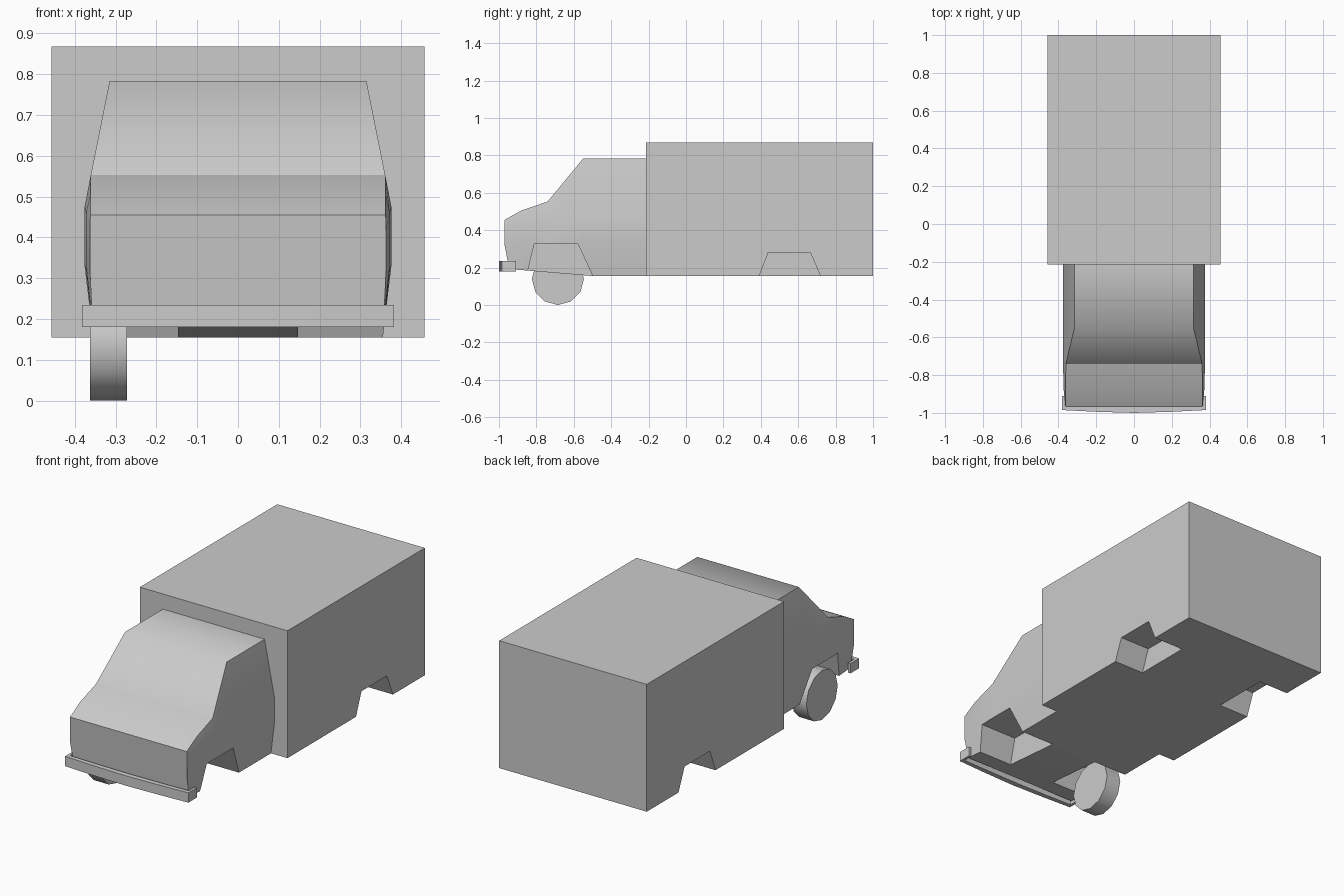
import bpy, bmesh, math

cube = bpy.data.objects.get("Cube")
if cube:
    bpy.data.objects.remove(cube, do_unlink=True)

grey = bpy.data.materials.new("light_grey")
grey.use_nodes = True
GREY = (0.6, 0.6, 0.6, 1)
grey.diffuse_color = GREY
grey.node_tree.nodes["Principled BSDF"].inputs["Base Color"].default_value = GREY


def loft(name, rings):
    """Skin a row of equal rings into a closed solid."""
    bm = bmesh.new()
    rows = [[bm.verts.new(p) for p in ring] for ring in rings]
    n = len(rows[0])
    for a, b in zip(rows, rows[1:]):
        for i in range(n):
            j = (i + 1) % n
            bm.faces.new((a[i], a[j], b[j], b[i]))
    bm.faces.new(rows[0])
    bm.faces.new(rows[-1])
    bmesh.ops.recalc_face_normals(bm, faces=bm.faces)
    mesh = bpy.data.meshes.new(name)
    bm.to_mesh(mesh)
    bm.free()
    obj = bpy.data.objects.new(name, mesh)
    bpy.context.collection.objects.link(obj)
    mesh.materials.append(grey)
    return obj


def side_prism(name, profile, x0, x1):
    """Extrude a (y, z) profile across the width."""
    return loft(name, [[(x, y, z) for y, z in profile] for x in (x0, x1)])


def cut_arches(obj, profile, inner):
    """Cut a wheel arch pocket into both sides."""
    for s in (-1, 1):
        cutter = side_prism("arch_cutter", profile, s * inner, s * 0.6)
        cutter.hide_render = True
        mod = obj.modifiers.new("arch", "BOOLEAN")
        mod.operation = "DIFFERENCE"
        mod.solver = "EXACT"
        mod.object = cutter
        bpy.context.view_layer.objects.active = obj
        bpy.ops.object.modifier_apply(modifier=mod.name)
        bpy.data.objects.remove(cutter, do_unlink=True)


def smooth(obj, degrees):
    bpy.ops.object.select_all(action="DESELECT")
    obj.select_set(True)
    bpy.context.view_layer.objects.active = obj
    bpy.ops.object.shade_smooth_by_angle(angle=math.radians(degrees))


# Cargo box with rear arches
box = side_prism("cargo_box", [(-0.215, 0.155), (1, 0.155), (1, 0.868), (-0.215, 0.868)],
                 -0.457, 0.457)
cut_arches(box, [(0.37, 0.1), (0.44, 0.28), (0.665, 0.28), (0.742, 0.1)], 0.27)


# Cab: cross-sections from the box to the nose, as half outlines (x, y, z)
def section(y, top_w, top_z, belt_w, belt_z, low_z, floor_w, floor_y, floor_z):
    half = [(top_w, y, top_z), (belt_w, y, belt_z),
            (belt_w, y, low_z), (floor_w, floor_y, floor_z)]
    return half + [(-x, yy, z) for x, yy, z in reversed(half)]


cab = loft("cab", [
    section(-0.215, 0.315, 0.783, 0.376, 0.475, 0.33, 0.355, -0.215, 0.155),
    section(-0.55, 0.315, 0.783, 0.376, 0.475, 0.33, 0.355, -0.5, 0.155),
    section(-0.74, 0.361, 0.553, 0.376, 0.475, 0.33, 0.355, -0.74, 0.175),
    section(-0.88, 0.362, 0.505, 0.372, 0.46, 0.33, 0.357, -0.87, 0.186),
    section(-0.97, 0.362, 0.455, 0.363, 0.42, 0.32, 0.357, -0.945, 0.192),
])
cut_arches(cab, [(-0.866, 0.1), (-0.81, 0.33), (-0.58, 0.33), (-0.473, 0.1)], 0.147)
smooth(cab, 55)
# Crease between hood and windscreen
for e in cab.data.edges:
    ends = [cab.data.vertices[i].co for i in e.vertices]
    if all(abs(v.y + 0.74) < 0.002 and v.z > 0.54 for v in ends):
        e.use_edge_sharp = True

# Bumper wrapping round the nose
half_path = [(0.382, 0.367, -0.91, -0.91), (0.382, 0.367, -0.985, -0.962),
             (0.2, 0.2, -0.994, -0.967), (0, 0, -1, -0.97)]
path = half_path + [(-a, -b, c, d) for a, b, c, d in reversed(half_path[:-1])]
loft("bumper", [[(xo, yo, 0.18), (xi, yi, 0.18), (xi, yi, 0.235), (xo, yo, 0.235)]
                for xo, xi, yo, yi in path])

# Single front wheel
angles = [math.tau * i / 12 for i in range(12)]
wheel = side_prism("front_right_wheel",
                   [(-0.685 + 0.139 * math.sin(a), 0.139 - 0.139 * math.cos(a)) for a in angles],
                   -0.363, -0.272)
smooth(wheel, 40)
